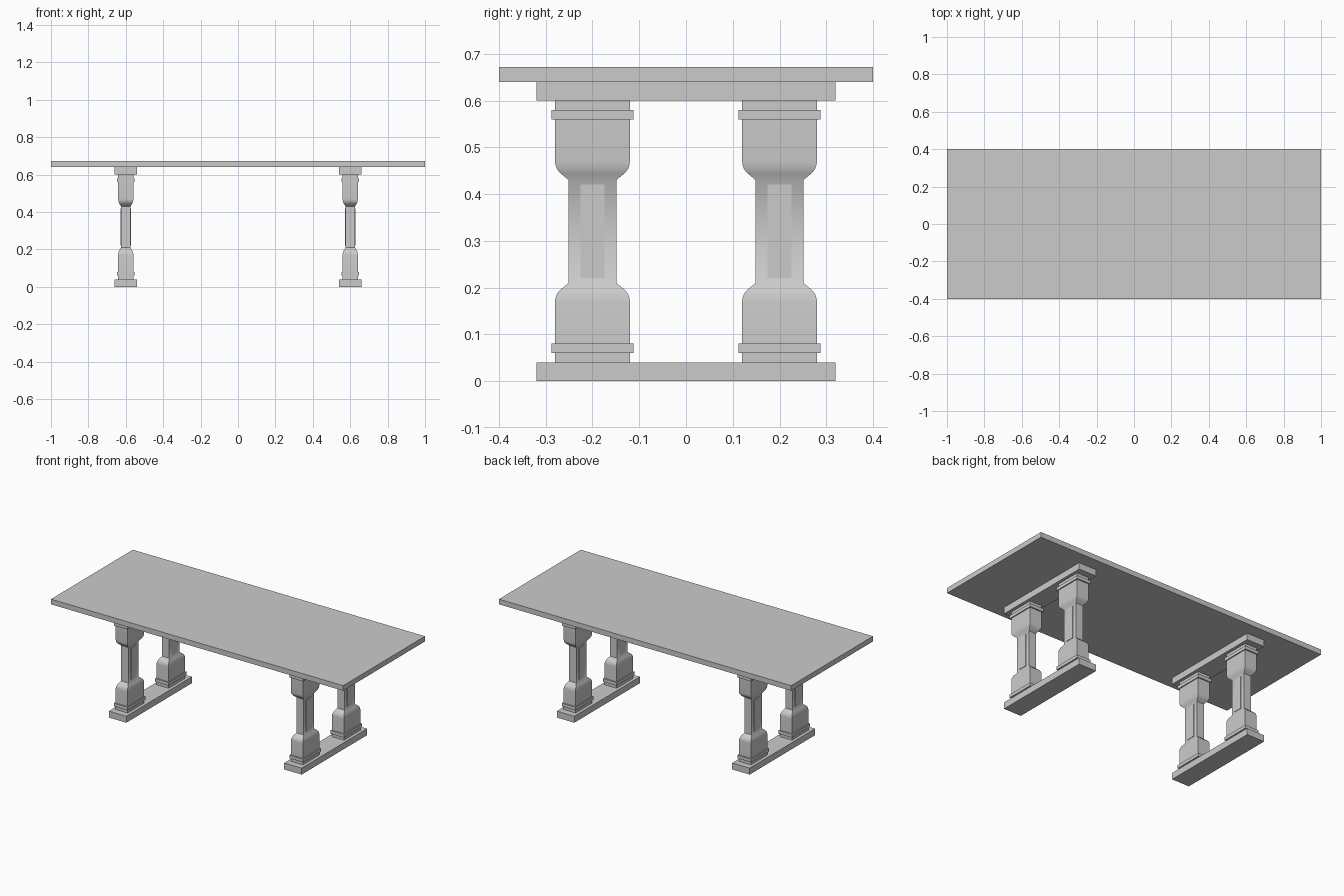
import bpy, bmesh, math

if "Cube" in bpy.data.objects:
    bpy.data.objects.remove(bpy.data.objects["Cube"])

def finish(name, bm):
    bmesh.ops.recalc_face_normals(bm, faces=bm.faces)
    me = bpy.data.meshes.new(name)
    bm.to_mesh(me)
    bm.free()
    ob = bpy.data.objects.new(name, me)
    bpy.context.collection.objects.link(ob)
    return ob

def box(name, x, y, z0, z1, hx, hy):
    bm = bmesh.new()
    bmesh.ops.create_cube(bm, size=1)
    for v in bm.verts:
        v.co = (x + v.co.x * 2 * hx, y + v.co.y * 2 * hy, z0 if v.co.z < 0 else z1)
    return finish(name, bm)

# Rectangular baluster lofted through (half x, half y, z) sections
def baluster(name, x, y, sections):
    bm = bmesh.new()
    rings = [[bm.verts.new((x + sx * hx, y + sy * hy, z))
              for sx, sy in ((-1, -1), (1, -1), (1, 1), (-1, 1))]
             for hx, hy, z in sections]
    for a, b in zip(rings, rings[1:]):
        for i in range(4):
            j = (i + 1) % 4
            bm.faces.new((a[i], a[j], b[j], b[i]))
    bm.faces.new(rings[0])
    bm.faces.new(rings[-1])
    ob = finish(name, bm)
    bpy.ops.object.select_all(action='DESELECT')
    ob.select_set(True)
    bpy.context.view_layer.objects.active = ob
    bpy.ops.object.shade_smooth_by_angle(angle=math.radians(50))

# Lower half of the leg; the upper half mirrors it about z = 0.32
lower = [(.041, .08, .04), (.041, .08, .17), (.040, .079, .178), (.038, .076, .187),
         (.034, .068, .196), (.025, .051, .21)]
leg = lower + [(hx, hy, .64 - z) for hx, hy, z in reversed(lower)]

# Table top
box("table_top", 0, 0, .64, .672, 1, .4)

for sx, side in ((-1, "left"), (1, "right")):
    x = sx * .6
    # Foot and top rail
    box(f"{side}_foot", x, 0, 0, .04, .06, .32)
    box(f"{side}_top_rail", x, 0, .60, .64, .06, .32)
    for sy, end in ((-1, "front"), (1, "back")):
        y = sy * .2
        n = f"{side}_{end}"
        baluster(f"{n}_leg", x, y, leg)
        # Collars and raised panels
        box(f"{n}_lower_collar", x, y, .06, .08, .047, .088)
        box(f"{n}_upper_collar", x, y, .56, .58, .047, .088)
        box(f"{n}_panel", x, y, .22, .42, .028, .026)
